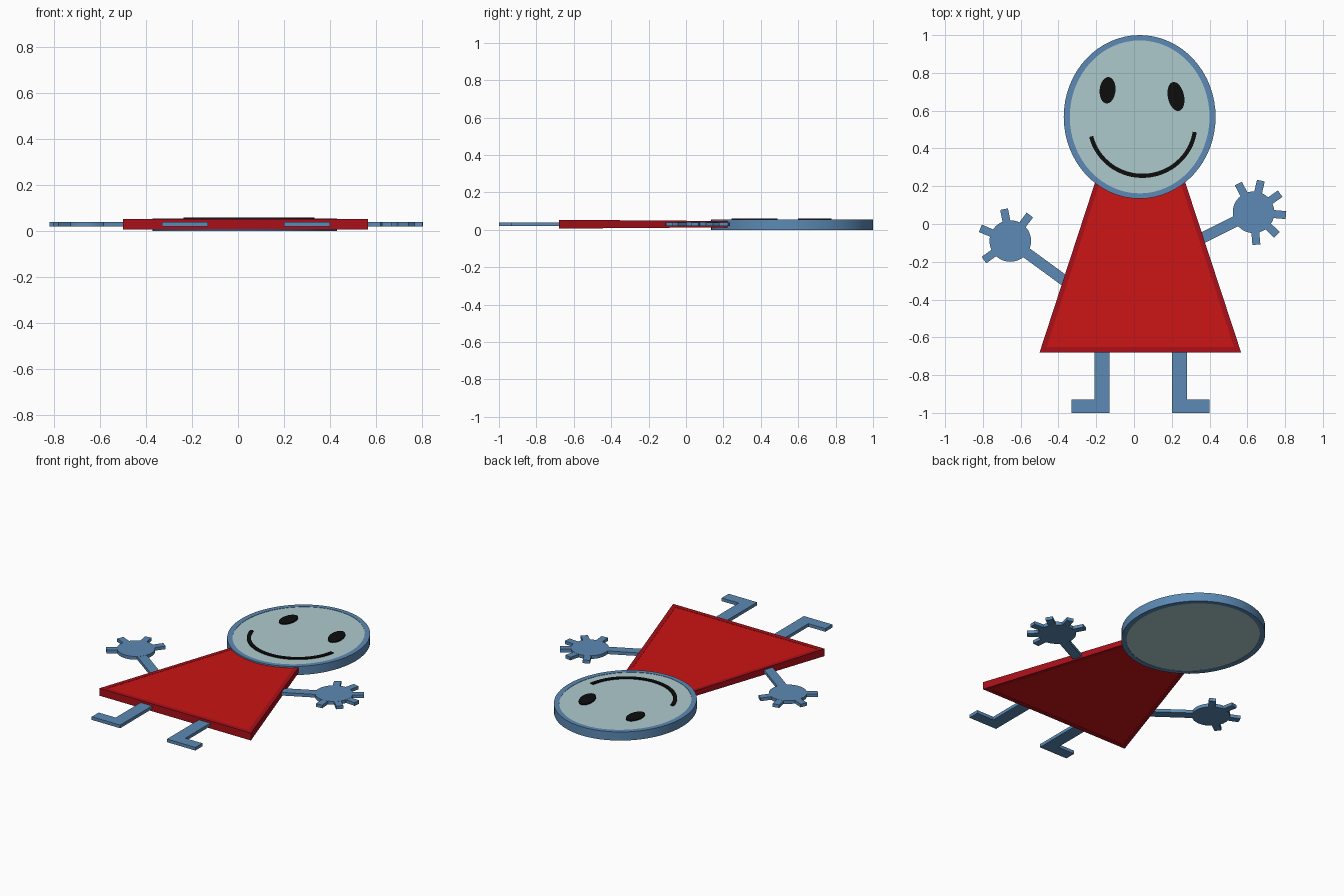
import bpy, bmesh
from math import cos, sin, radians, pi, hypot

if "Cube" in bpy.data.objects:
    bpy.data.objects.remove(bpy.data.objects["Cube"])


def material(name, rgb):
    m = bpy.data.materials.new(name)
    m.diffuse_color = (*rgb, 1)
    m.use_nodes = True
    m.node_tree.nodes["Principled BSDF"].inputs["Base Color"].default_value = m.diffuse_color
    return m


BLUE = material("blue", (0.107, 0.254, 0.46))
PALE = material("pale", (0.42, 0.59, 0.61))
RED = material("red", (0.6, 0.007, 0.007))
DARK_RED = material("dark_red", (0.4, 0.005, 0.01))
BLACK = material("black", (0.004, 0.004, 0.004))


def loft(name, loops, mat, ring=False, smooth=False):
    """Skin matching loops; cap the ends, or join last to first for a ring."""
    bm = bmesh.new()
    rows = [[bm.verts.new(p) for p in loop] for loop in loops]
    n = len(rows[0])
    pairs = list(zip(rows, rows[1:]))
    if ring:
        pairs.append((rows[-1], rows[0]))
    else:
        bm.faces.new(rows[0])
        bm.faces.new(rows[-1])
    for a, b in pairs:
        for i in range(n):
            j = (i + 1) % n
            bm.faces.new((a[i], a[j], b[j], b[i]))
    bmesh.ops.recalc_face_normals(bm, faces=bm.faces)
    me = bpy.data.meshes.new(name)
    bm.to_mesh(me)
    bm.free()
    me.materials.append(mat)
    ob = bpy.data.objects.new(name, me)
    bpy.context.collection.objects.link(ob)
    if smooth:
        bpy.ops.object.select_all(action='DESELECT')
        ob.select_set(True)
        bpy.context.view_layer.objects.active = ob
        bpy.ops.object.shade_smooth_by_angle(angle=radians(30))
    return ob


def at(pts, z):
    """Lift a 2D outline to a height, given as a number or a function of y."""
    return [(x, y, z(y) if callable(z) else z) for x, y in pts]


def prism(name, pts, z0, z1, mat, smooth=False):
    return loft(name, [at(pts, z0), at(pts, z1)], mat, smooth=smooth)


def frame(name, outer, inner, z0, z1, mat, smooth=False):
    return loft(name, [at(outer, z0), at(outer, z1), at(inner, z1), at(inner, z0)],
                mat, ring=True, smooth=smooth)


def ellipse(cx, cy, rx, ry, tilt=0, n=64):
    c, s = cos(radians(tilt)), sin(radians(tilt))
    out = []
    for i in range(n):
        u, v = rx * cos(2 * pi * i / n), ry * sin(2 * pi * i / n)
        out.append((cx + u * c - v * s, cy + u * s + v * c))
    return out


def bar(ax, ay, bx, by, w):
    """Rectangle of width w running from a to b."""
    d = hypot(bx - ax, by - ay)
    nx, ny = -(by - ay) / d * w / 2, (bx - ax) / d * w / 2
    return [(ax + nx, ay + ny), (bx + nx, by + ny), (bx - nx, by - ny), (ax - nx, ay - ny)]


# Head: blue rim around a pale face plate
rim_inner = ellipse(0.03, 0.567, 0.37, 0.405)
frame("head_rim", ellipse(0.03, 0.567, 0.402, 0.433), rim_inner, 0, 0.055, BLUE, True)
prism("face_plate", rim_inner, 0.002, 0.053, PALE, True)

# Eyes and smile
prism("left_eye", ellipse(-0.14, 0.708, 0.042, 0.07, -5, 32), 0.05, 0.06, BLACK, True)
prism("right_eye", ellipse(0.222, 0.675, 0.043, 0.078, 12, 32), 0.05, 0.06, BLACK, True)
arc = [radians(194 + (351 - 194) * i / 32) for i in range(33)]
smile = [(0.045 + (0.28 + o) * cos(a), 0.53 + (0.275 + o) * sin(a))
         for o, seq in ((0.011, arc), (-0.011, arc[::-1])) for a in seq]
prism("smile", smile, 0.05, 0.06, BLACK, True)

# Dress: dark frame around a red panel, thinning slightly toward the neck
def thickness(half):
    return lambda y: 0.03 + half * (1 - 0.32 * (y + 0.68))


dress_outer = [(-0.5, -0.68), (0.567, -0.68), (0.245, 0.3), (-0.18, 0.3)]
dress_inner = [(-0.463, -0.652), (0.53, -0.652), (0.225, 0.285), (-0.16, 0.285)]
frame("dress_border", dress_outer, dress_inner, thickness(-0.0235), thickness(0.0235), DARK_RED)
prism("dress_panel", dress_inner, thickness(-0.022), thickness(0.022), RED)

# Legs with outward feet
Z0, Z1 = 0.02, 0.04
for side, inner, outer, toe in (("left", -0.13, -0.21, -0.33), ("right", 0.20, 0.28, 0.40)):
    prism(side + "_leg", [(inner, -0.66), (inner, -1), (toe, -1), (toe, -0.93),
                          (outer, -0.93), (outer, -0.66)], Z0, Z1, BLUE)

# Arms, round hands and fingers
for side, hx, hy, ex, ey, angles in (
        ("left", -0.655, -0.09, -0.34, -0.32, (53, 101, 157, 216)),
        ("right", 0.633, 0.062, 0.32, -0.095, (118, 77, 35, -5, -44, -85))):
    prism(side + "_arm", bar(ex, ey, hx, hy, 0.058), Z0, Z1, BLUE)
    prism(side + "_hand", ellipse(hx, hy, 0.11, 0.11, 0, 48), Z0 - 0.0005, Z1 + 0.0005, BLUE, True)
    for k, a in enumerate(angles):
        c, s = cos(radians(a)), sin(radians(a))
        prism(f"{side}_finger_{k + 1}",
              bar(hx + 0.09 * c, hy + 0.09 * s, hx + 0.172 * c, hy + 0.172 * s, 0.042),
              Z0, Z1, BLUE)
